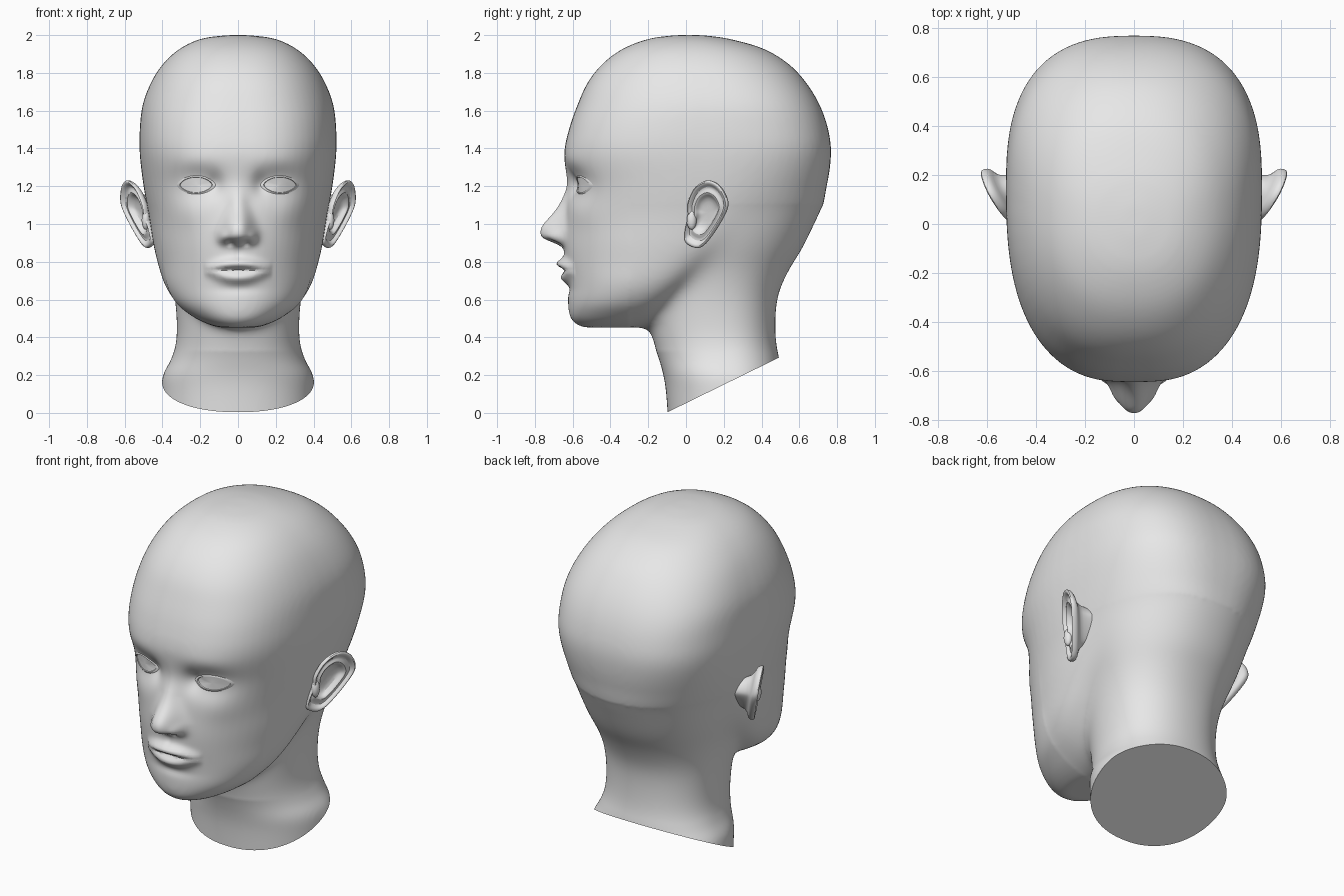
import bpy
import bmesh
from math import sin, cos, pi, exp, radians
from mathutils import Vector
from mathutils.bvhtree import BVHTree

cube = bpy.data.objects.get("Cube")
if cube:
    bpy.data.objects.remove(cube, do_unlink=True)

GREY = (0.8, 0.8, 0.8, 1.0)
grey = bpy.data.materials.new("plain_grey")
grey.use_nodes = True
grey.diffuse_color = GREY
for node in grey.node_tree.nodes:
    if node.type == "BSDF_PRINCIPLED":
        node.inputs["Base Color"].default_value = GREY


# ---------- helpers ----------
def catmull(rows, steps, closed=False):
    """Smooth curve through a list of tuples."""
    count = len(rows)
    result = []
    for i in range(count if closed else count - 1):
        if closed:
            a, b, c, d = (rows[(i + k) % count] for k in (-1, 0, 1, 2))
        else:
            a, b, c, d = (rows[min(max(i + k, 0), count - 1)] for k in (-1, 0, 1, 2))
        for s in range(steps):
            t = s / steps
            result.append(tuple(
                q + t * (r - p) / 2 + t * t * (p - 2.5 * q + 2 * r - w / 2)
                + t * t * t * (1.5 * (q - r) + (w - p) / 2)
                for p, q, r, w in zip(a, b, c, d)))
    if not closed:
        result.append(rows[-1])
    return result


def loft(bm, rings, cap_start=False, cap_end=False):
    """Bridge equal rings of points with quads."""
    loops = [[bm.verts.new(p) for p in ring] for ring in rings]
    n = len(loops[0])
    for low, high in zip(loops, loops[1:]):
        for i in range(n):
            j = (i + 1) % n
            bm.faces.new((low[i], low[j], high[j], high[i]))
    if cap_start:
        bm.faces.new(loops[0])
    if cap_end:
        bm.faces.new(loops[-1])


def add_object(name, bm):
    mesh = bpy.data.meshes.new(name)
    bm.to_mesh(mesh)
    bm.free()
    obj = bpy.data.objects.new(name, mesh)
    bpy.context.collection.objects.link(obj)
    mesh.materials.append(grey)
    return obj


def face_towards(bm, direction):
    """Turn an open shell so that its last face looks along direction."""
    bmesh.ops.recalc_face_normals(bm, faces=bm.faces[:])
    bm.normal_update()
    bm.faces.ensure_lookup_table()
    if bm.faces[-1].normal.dot(Vector(direction)) < 0:
        bmesh.ops.reverse_faces(bm, faces=bm.faces[:])


def smooth(obj, angle):
    bpy.ops.object.select_all(action="DESELECT")
    obj.select_set(True)
    bpy.context.view_layer.objects.active = obj
    bpy.ops.object.shade_smooth_by_angle(angle=radians(angle))


def signed_power(value, power):
    return abs(value) ** power * (1 if value >= 0 else -1)


def section(z, front, back, width, middle, roundness, sides=64):
    """Horizontal superellipse with its own front and back depth."""
    points = []
    for i in range(sides):
        a = 2 * pi * i / sides
        depth = back - middle if sin(a) > 0 else middle - front
        points.append((width * signed_power(cos(a), 2 / roundness),
                       middle + depth * signed_power(sin(a), 2 / roundness), z))
    return points


# ---------- skull and neck: height, front, back, half width, widest y, roundness ----------
skull = [
    (.452, -.54, -.22, .10, -.36, 2.1),
    (.472, -.585, -.16, .165, -.34, 2.1),
    (.51, -.615, -.1, .24, -.30, 2.1),
    (.58, -.625, -.03, .33, -.24, 2.1),
    (.68, -.625, .08, .395, -.15, 2.1),
    (.80, -.642, .25, .43, -.05, 2.1),
    (.90, -.65, .47, .452, 0, 2.1),
    (1.03, -.643, .69, .47, .06, 2.2),
    (1.2, -.63, .745, .50, .12, 2.4),
    (1.37, -.645, .768, .52, .15, 2.6),
    (1.5, -.62, .753, .52, .15, 2.6),
    (1.63, -.575, .708, .505, .15, 2.5),
    (1.75, -.52, .635, .46, .12, 2.4),
    (1.85, -.44, .54, .395, .08, 2.3),
    (1.93, -.33, .405, .305, .05, 2.3),
    (1.982, -.19, .22, .19, .03, 2.2),
    (2.0, -.05, .08, .05, .02, 2.0),
]
neck = [
    (-.12, -.09, .62, .4, .25, 2.2),
    (.1, -.105, .53, .405, .25, 2.2),
    (.2, -.12, .508, .397, .24, 2.2),
    (.29, -.145, .493, .352, .22, 2.2),
    (.4, -.18, .475, .325, .2, 2.2),
    (.6, -.2, .483, .335, .18, 2.2),
    (.75, -.15, .543, .365, .17, 2.2),
    (.86, -.1, .612, .405, .16, 2.2),
    (.96, -.1, .662, .438, .15, 2.2),
    (1.06, -.1, .705, .462, .13, 2.25),
    (1.16, -.1, .725, .47, .13, 2.3),
]
bm = bmesh.new()
for rows in (skull, neck):
    loft(bm, [section(*row) for row in catmull(rows, 5)], True, True)
bmesh.ops.recalc_face_normals(bm, faces=bm.faces[:])
head = add_object("head", bm)

# fuse skull and neck into one soft skin
remesh = head.modifiers.new("fuse", "REMESH")
remesh.mode = "VOXEL"
remesh.voxel_size = .0115
soften = head.modifiers.new("soften", "SMOOTH")
soften.factor = .5
soften.iterations = 25
graph = bpy.context.evaluated_depsgraph_get()
skin = bpy.data.meshes.new_from_object(head.evaluated_get(graph))
head.modifiers.clear()
head.data = skin


# ---------- face relief ----------
def bump(x, z, at_x, at_z, size_x, size_z):
    return exp(-((x - at_x) / size_x) ** 2 - ((z - at_z) / size_z) ** 2)


def relief(x, z):
    """How far the face stands forward at x, z."""
    x = abs(x)
    # nose, wings, nostrils and bridge
    up = z - .963
    fall = (up / .11) ** 1.9 if up > 0 else (-up / .066) ** 3.5
    half = .082 - .03 * min(max(up / .15, 0), 1)
    out = .123 * exp(-fall - (x / half) ** 2.6)
    out += .022 * bump(x, z, .08, .932, .024, .03)
    out -= .03 * bump(x, z, .04, .9, .02, .014)
    out += .012 * bump(x, z, 0, 1.12, .04, .07)
    # lips, mouth line, hollow under the lips and above them
    taper = max(0, 1 - (x / .182) ** 2)
    out += .046 * taper * bump(0, z, 0, .757 + .032 * taper, 1, .03)
    out += .034 * taper * bump(0, z, 0, .757 - .042 * taper, 1, .03)
    out -= .011 * taper ** .5 * bump(0, z, 0, .757, 1, .011)
    out -= .008 * bump(x, z, 0, .655, .11, .025)
    out -= .005 * bump(x, z, 0, .84, .016, .03)
    # eye sockets, brows, lids and cheekbones
    out -= .046 * bump(x, z, .2, 1.21, .12, .08)
    out -= .022 * bump(x, z, .12, 1.21, .04, .055)
    out += .005 * bump(x, z, .22, 1.335, .13, .055)
    out += .016 * bump(x, z, .222, 1.205, .075, .05)
    out += .008 * bump(x, z, .28, 1.05, .09, .08)
    return out


bm = bmesh.new()
bm.from_mesh(skin)

# melt the jaw and nape into the neck
blend = [v for v in bm.verts if v.co.y > -.3 and .33 < v.co.z < 1.1]
for _ in range(80):
    bmesh.ops.smooth_vert(bm, verts=blend, factor=.5,
                          use_axis_x=True, use_axis_y=True, use_axis_z=True)

for v in bm.verts:
    if v.co.y < -.3 and v.co.z > .56:
        v.co.y -= relief(v.co.x, v.co.z)

# slanted flat cut under the neck
bmesh.ops.bisect_plane(bm, geom=bm.verts[:] + bm.edges[:] + bm.faces[:],
                       plane_co=(0, -.105, 0), plane_no=(0, -.49, 1), clear_inner=True)
bmesh.ops.holes_fill(bm, edges=[e for e in bm.edges if e.is_boundary], sides=0)
bmesh.ops.recalc_face_normals(bm, faces=bm.faces[:])
surface = BVHTree.FromBMesh(bm)
bm.to_mesh(skin)
bm.free()
if not skin.materials:
    skin.materials.append(grey)
smooth(head, 60)

# ---------- eyes: almond shells with a thin lid rim ----------
LID = [(1.25, .004), (1.1, -.004), (1.0, -.006), (.96, -.001), (.5, -.003), (.1, -.004)]


def eye_point(side, angle, scale, offset):
    x = side * (.222 + .087 * scale * cos(angle))
    z = 1.207 + .042 * scale * signed_power(sin(angle), 1.3)
    hit = surface.ray_cast(Vector((x, -2, z)), Vector((0, 1, 0)))[0]
    return (x, (hit.y if hit else -.55) + offset, z)


# ---------- ears: outline as y, z and a rim section as scale, height ----------
OUTLINE = [(0, .9), (.07, .872), (.135, .935), (.21, 1.06), (.22, 1.13), (.177, 1.206),
           (.113, 1.232), (.045, 1.19), (.01, 1.105), (.012, 1.04), (-.005, .96)]
RIM = [(.48, -.12), (.56, -.06), (.7, -.034), (.93, -.026), (1, -.008), (1, .008), (.94, .014),
       (.86, .006), (.8, -.01), (.7, -.007), (.62, .003), (.54, -.008), (.46, -.03), (.2, -.036)]


def ear_point(side, y, z, scale, height):
    y = .1 + (y - .1) * scale
    z = 1.06 + (z - 1.06) * scale
    x = .49 + .55 * y + .2 * (z - 1.1)
    return (side * (x + .88 * height), y - .45 * height, z)


for side, label in ((1, "left"), (-1, "right")):
    bm = bmesh.new()
    loft(bm, [[eye_point(side, 2 * pi * i / 40, *ring) for i in range(40)] for ring in LID],
         cap_end=True)
    face_towards(bm, (0, -1, 0))
    smooth(add_object(label + "_eye", bm), 40)

    bm = bmesh.new()
    edge = catmull(OUTLINE, 4, closed=True)
    loft(bm, [[ear_point(side, y, z, *ring) for y, z in edge] for ring in RIM], cap_end=True)
    face_towards(bm, (side, 0, 0))
    ear = add_object(label + "_ear", bm)
    ear.modifiers.new("round", "SUBSURF").levels = 1
    smooth(ear, 60)

    # small flap in front of the ear hollow
    bm = bmesh.new()
    bmesh.ops.create_uvsphere(bm, u_segments=16, v_segments=10, radius=1)
    for v in bm.verts:
        v.co = Vector((side * .488, .03, 1.02)) + v.co * Vector((.022, .026, .05))
    smooth(add_object(label + "_ear_flap", bm), 60)
